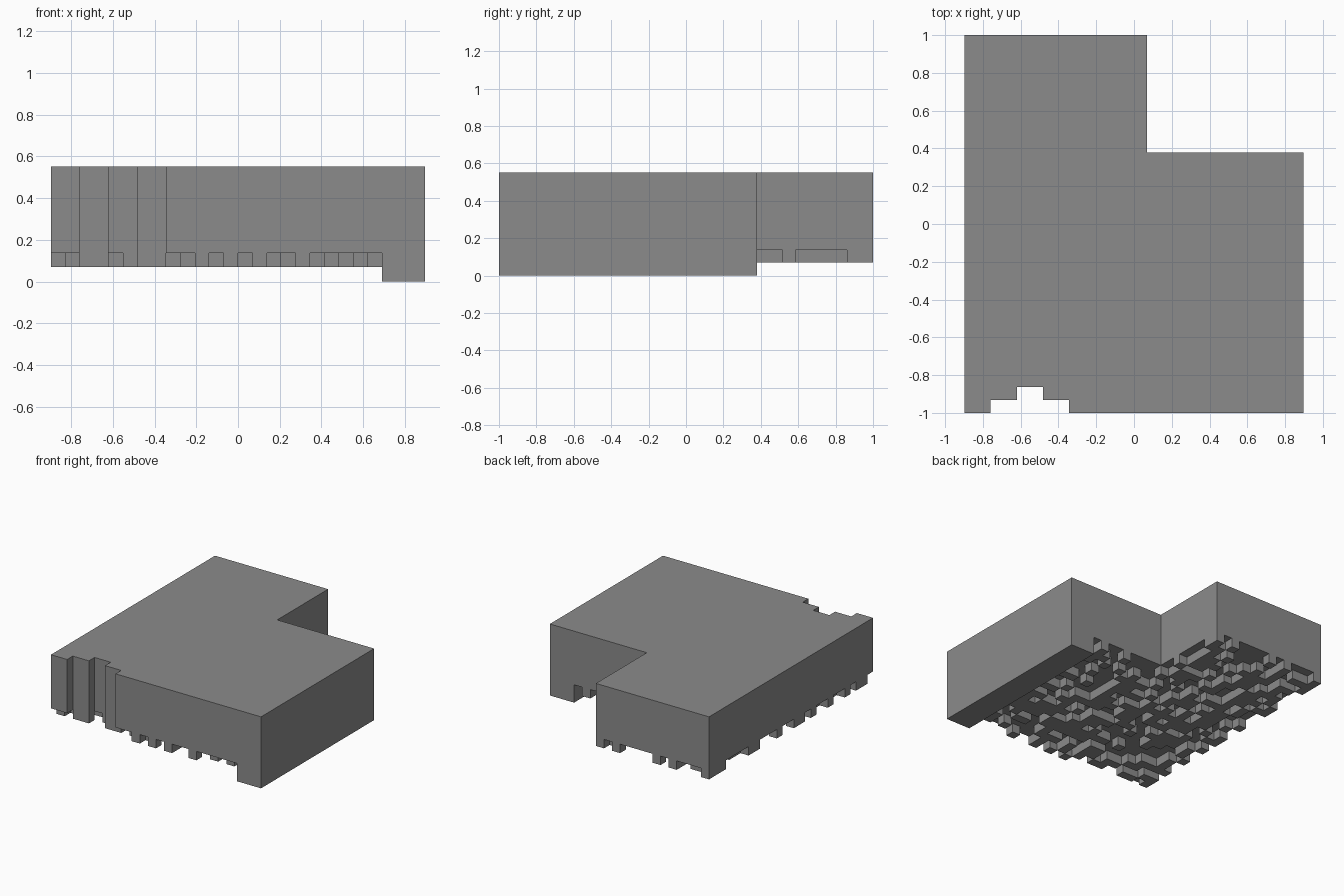
import bpy
import bmesh
import random
from mathutils import Vector

cube = bpy.data.objects.get("Cube")
if cube:
    bpy.data.objects.remove(cube, do_unlink=True)

# Grid of cubes: 26 wide, 29 deep, 8 high
NX, NY, NZ = 26, 29, 8
UNIT = 2 / NY
RAIL = 23      # first column of the solid side rail
INNER_X, INNER_Y = 14, 20   # inside corner of the L-shaped outline

grey = bpy.data.materials.new("stone grey")
grey.use_nodes = True
tone = (0.26, 0.26, 0.26, 1)
grey.diffuse_color = tone
grey.node_tree.nodes["Principled BSDF"].inputs["Base Color"].default_value = tone


def in_outline(i, j):
    """L-shaped plan with a stepped notch in the front edge."""
    if i >= INNER_X and j >= INNER_Y:
        return False
    return not (j == 0 and 2 <= i < 8 or j == 1 and i in (4, 5))


plan = [(i, j) for i in range(NX) for j in range(NY) if in_outline(i, j)]

# Maze-like stud layout, with fixed patterns along the outer edges
random.seed(7)
studs = {(i, j) for i, j in plan if i < RAIL and random.random() < 0.45}


def set_edge(pattern, place):
    for n, mark in enumerate(pattern):
        cell = place(n)
        studs.discard(cell)
        if mark == "#" and cell in plan:
            studs.add(cell)


set_edge(".##.#..#..#.##..#...##....###", lambda n: (0, n))
set_edge("..........#.#.#..#.....", lambda n: (n, 0))
set_edge("#...#.#....#.#", lambda n: (n, NY - 1))
set_edge("..#....##", lambda n: (INNER_X - 1, INNER_Y + n))
set_edge("##.##", lambda n: (2 + n, 1))
set_edge(".#", lambda n: (4 + n, 2))
studs.add((7, 1))

parts = {
    "upper_block": {(i, j, k) for i, j in plan for k in range(2, NZ)},
    "underside_studs": {(i, j, 1) for i, j in studs},
    "side_rail": {(i, j, k) for i, j in plan if i >= RAIL for k in (0, 1)},
}
solid = set().union(*parts.values())


def shell(name, cells):
    """Outer skin of a set of cubes, with flat areas merged."""
    bm = bmesh.new()
    for cell in cells:
        centre = Vector(cell) + Vector((0.5, 0.5, 0.5))
        for axis in range(3):
            for sign in (-1, 1):
                step = Vector((0, 0, 0))
                step[axis] = sign
                if tuple(int(c + s) for c, s in zip(cell, step)) in solid:
                    continue
                u, v = Vector((0, 0, 0)), Vector((0, 0, 0))
                u[(axis + 1) % 3] = 0.5
                v[(axis + 2) % 3] = 0.5 * sign
                mid = centre + step * 0.5
                corners = (mid - u - v, mid + u - v, mid + u + v, mid - u + v)
                bm.faces.new([bm.verts.new(
                    ((c.x - NX / 2) * UNIT, (c.y - NY / 2) * UNIT, c.z * UNIT))
                    for c in corners])
    bmesh.ops.remove_doubles(bm, verts=bm.verts, dist=UNIT / 100)
    bmesh.ops.dissolve_limit(bm, angle_limit=0.01, verts=bm.verts, edges=bm.edges)
    mesh = bpy.data.meshes.new(name)
    bm.to_mesh(mesh)
    bm.free()
    mesh.materials.append(grey)
    obj = bpy.data.objects.new(name, mesh)
    bpy.context.collection.objects.link(obj)


for name, cells in parts.items():
    shell(name, cells)
